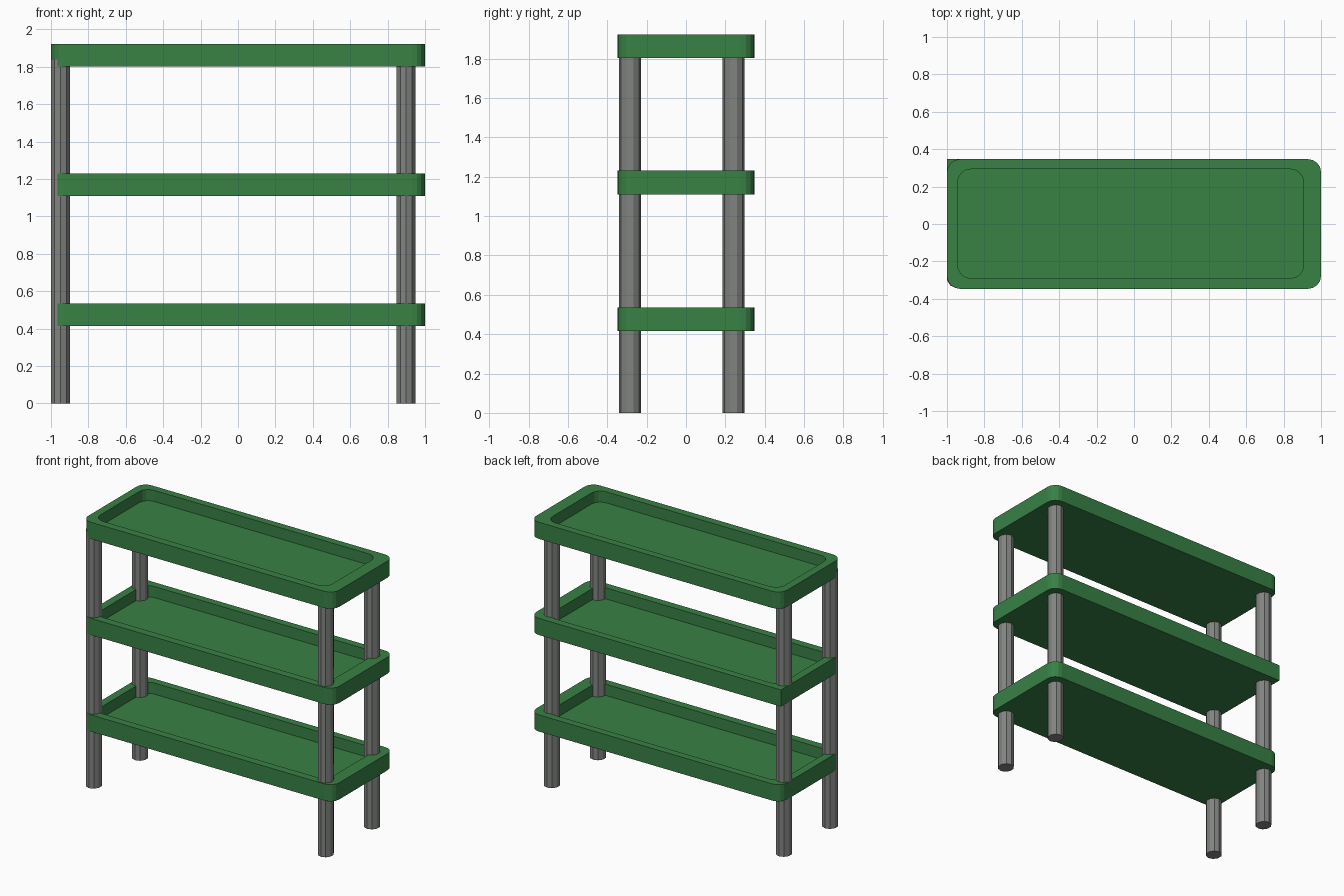
import bpy, bmesh, math

if "Cube" in bpy.data.objects:
    bpy.data.objects.remove(bpy.data.objects["Cube"])


def material(name, rgb):
    m = bpy.data.materials.new(name)
    m.diffuse_color = (*rgb, 1.0)
    m.use_nodes = True
    m.node_tree.nodes["Principled BSDF"].inputs["Base Color"].default_value = m.diffuse_color
    return m


GREEN = material("green", (0.04, 0.22, 0.06))
GREY = material("grey", (0.22, 0.23, 0.22))
SEGMENTS = 4


def finish(bm, name, mat):
    bmesh.ops.remove_doubles(bm, verts=bm.verts, dist=1e-5)
    bmesh.ops.recalc_face_normals(bm, faces=bm.faces)
    mesh = bpy.data.meshes.new(name)
    bm.to_mesh(mesh)
    bm.free()
    mesh.materials.append(mat)
    obj = bpy.data.objects.new(name, mesh)
    bpy.context.collection.objects.link(obj)


def rounded_rect(x0, x1, y0, y1, radii):
    """Corner order: back right, back left, front left, front right."""
    corners = [(x1, y1, -1, -1), (x0, y1, 1, -1), (x0, y0, 1, 1), (x1, y0, -1, 1)]
    pts = []
    for i, ((cx, cy, sx, sy), r) in enumerate(zip(corners, radii)):
        for k in range(SEGMENTS + 1):
            a = math.pi / 2 * (i + k / SEGMENTS)
            pts.append((cx + sx * r + r * math.cos(a), cy + sy * r + r * math.sin(a)))
    return pts


def tray(name, z, back_left_radius):
    """Shelf with a raised rim around a recessed floor."""
    top, floor = z + 0.12, z + 0.04
    outer = rounded_rect(-1, 1, -0.347, 0.347, (0.07, back_left_radius, 0.07, 0.07))
    inner = rounded_rect(-0.943, 0.907, -0.29, 0.293, (0.07,) * 4)
    bm = bmesh.new()
    rings = [[bm.verts.new((x, y, h)) for x, y in pts]
             for pts, h in ((outer, z), (outer, top), (inner, top), (inner, floor))]
    n = len(outer)
    for a, b in zip(rings, rings[1:]):
        for i in range(n):
            j = (i + 1) % n
            bm.faces.new((a[i], a[j], b[j], b[i]))
    bm.faces.new(rings[0])
    bm.faces.new(rings[-1])
    finish(bm, name, GREEN)


def leg(name, x, y, height):
    """Ten-sided post with a ridge facing front and back."""
    bm = bmesh.new()
    bmesh.ops.create_cone(bm, cap_ends=True, segments=10, radius1=1, radius2=1, depth=height)
    start = max(bm.verts, key=lambda v: v.co.y).co
    turn = math.pi / 2 - math.atan2(start.y, start.x)
    c, s = math.cos(turn), math.sin(turn)
    for v in bm.verts:
        px, py = v.co.x * c - v.co.y * s, v.co.x * s + v.co.y * c
        v.co = (x + 0.0535 * px, y + 0.0565 * py, v.co.z + height / 2)
    finish(bm, name, GREY)


# Three shelves; the middle one has a square back left corner
tray("bottom_shelf", 0.415, 0.07)
tray("middle_shelf", 1.11, 0.0)
tray("top_shelf", 1.802, 0.07)

# Four legs running through the shelves
for side, x in (("left", -0.949), ("right", 0.899)):
    for end, y in (("front", -0.285), ("back", 0.241)):
        leg(f"{end}_{side}_leg", x, y, 1.838)
